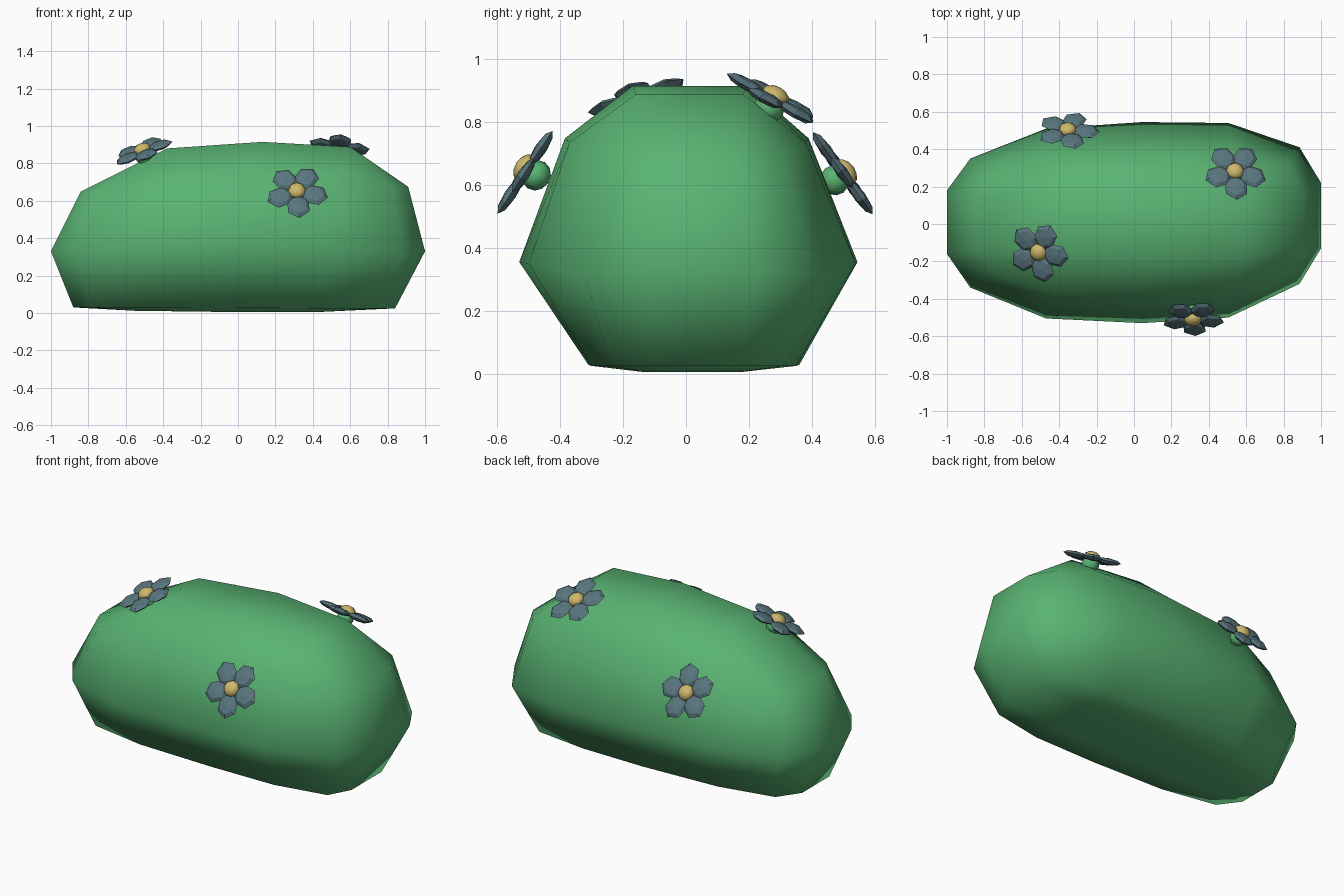
import bpy, bmesh, math
from mathutils import Vector, Matrix

if "Cube" in bpy.data.objects:
    bpy.data.objects.remove(bpy.data.objects["Cube"])


def material(name, rgb):
    m = bpy.data.materials.new(name)
    m.diffuse_color = (*rgb, 1)
    m.use_nodes = True
    m.node_tree.nodes["Principled BSDF"].inputs["Base Color"].default_value = m.diffuse_color
    return m


GREEN = material("leaf green", (0.10, 0.45, 0.17))
SLATE = material("petal slate blue", (0.10, 0.18, 0.21))
YELLOW = material("pollen yellow", (0.62, 0.48, 0.15))


def make_object(name, bm, mat, smooth):
    bmesh.ops.recalc_face_normals(bm, faces=bm.faces)
    mesh = bpy.data.meshes.new(name)
    bm.to_mesh(mesh)
    bm.free()
    mesh.materials.append(mat)
    for p in mesh.polygons:
        p.use_smooth = smooth
    obj = bpy.data.objects.new(name, mesh)
    bpy.context.collection.objects.link(obj)
    return obj


# Bush: half outlines (x, front y, back y, z) stacked from the bottom up
LEVELS = [
    [(-.55, -.13, .15, .012)] * 3 + [(0, -.13, .17, .005)] +
    [(.42, -.13, .17, .005)] * 3,
    [(-.88, -.12, .14, .03), (-.79, -.24, .27, .03), (-.45, -.30, .34, .03),
     (.04, -.31, .36, .028), (.45, -.30, .35, .025), (.77, -.24, .31, .025),
     (.84, -.11, .18, .025)],
    [(-1, -.16, .18, .33), (-.875, -.34, .35, .32), (-.47, -.505, .51, .35),
     (.045, -.53, .545, .355), (.505, -.50, .54, .35), (.885, -.32, .41, .31),
     (1, -.13, .22, .33)],
    [(-.84, -.13, .14, .65), (-.76, -.26, .26, .64), (-.43, -.37, .37, .72),
     (.07, -.385, .39, .748), (.53, -.37, .38, .735), (.82, -.25, .31, .68),
     (.91, -.12, .17, .675)],
    [(-.38, -.15, .17, .88)] * 3 + [(.13, -.17, .20, .915)] +
    [(.60, -.16, .18, .888)] * 3,
]
bm = bmesh.new()
rings = []
for level in LEVELS:
    front = [bm.verts.new((x, yf, z)) for x, yf, yb, z in level]
    back = [bm.verts.new((x, yb, z)) for x, yf, yb, z in reversed(level)]
    rings.append(front + back)
for a, b in zip(rings, rings[1:]):
    for i in range(14):
        j = (i + 1) % 14
        bm.faces.new((a[i], a[j], b[j], b[i]))
for r in (rings[0], rings[-1]):
    for i in range(6):
        bm.faces.new((r[i], r[i + 1], r[12 - i], r[13 - i]))
bmesh.ops.remove_doubles(bm, verts=bm.verts, dist=1e-4)
make_object("bush", bm, GREEN, True)


def ball(bm, matrix, seg, rings):
    bmesh.ops.create_uvsphere(bm, u_segments=seg, v_segments=rings, radius=1, matrix=matrix)


# Flower: five flattened petals, a round centre and a green base
def flower(tag, centre, normal, petal_dir):
    n = Vector(normal).normalized()
    d = Vector(petal_dir)
    u = (d - n * d.dot(n)).normalized()
    frame = Matrix((u, n.cross(u), n)).transposed().to_4x4()
    frame.translation = Vector(centre)
    bm = bmesh.new()
    for k in range(5):
        ball(bm, frame @ Matrix.Rotation(k * math.tau / 5, 4, 'Z')
             @ Matrix.Translation((.096, 0, 0))
             @ Matrix.Diagonal((.074, .066, .019, 1))
             @ Matrix.Rotation(math.pi / 6, 4, 'Z'), 6, 4)
    make_object(tag + "_petals", bm, SLATE, False)
    for part, mat, offset, size in (("centre", YELLOW, .008, (.048, .048, .032)),
                                    ("base", GREEN, -.035, (.05, .05, .045))):
        bm = bmesh.new()
        ball(bm, frame @ Matrix.Translation((0, 0, offset))
             @ Matrix.Diagonal((*size, 1)), 8, 6)
        make_object(tag + "_" + part, bm, mat, True)


flower("front_flower", (.315, -.505, .65), (0, -.83, .55), (.07, 0, -1))
flower("back_flower", (-.355, .5, .635), (0, .81, .59), (.15, -1, 0))
flower("right_top_flower", (.54, .28, .875), (.12, .47, .88), (0, -1, 0))
flower("left_top_flower", (-.51, -.15, .868), (-.33, -.28, .9), (.12, -1, 0))
